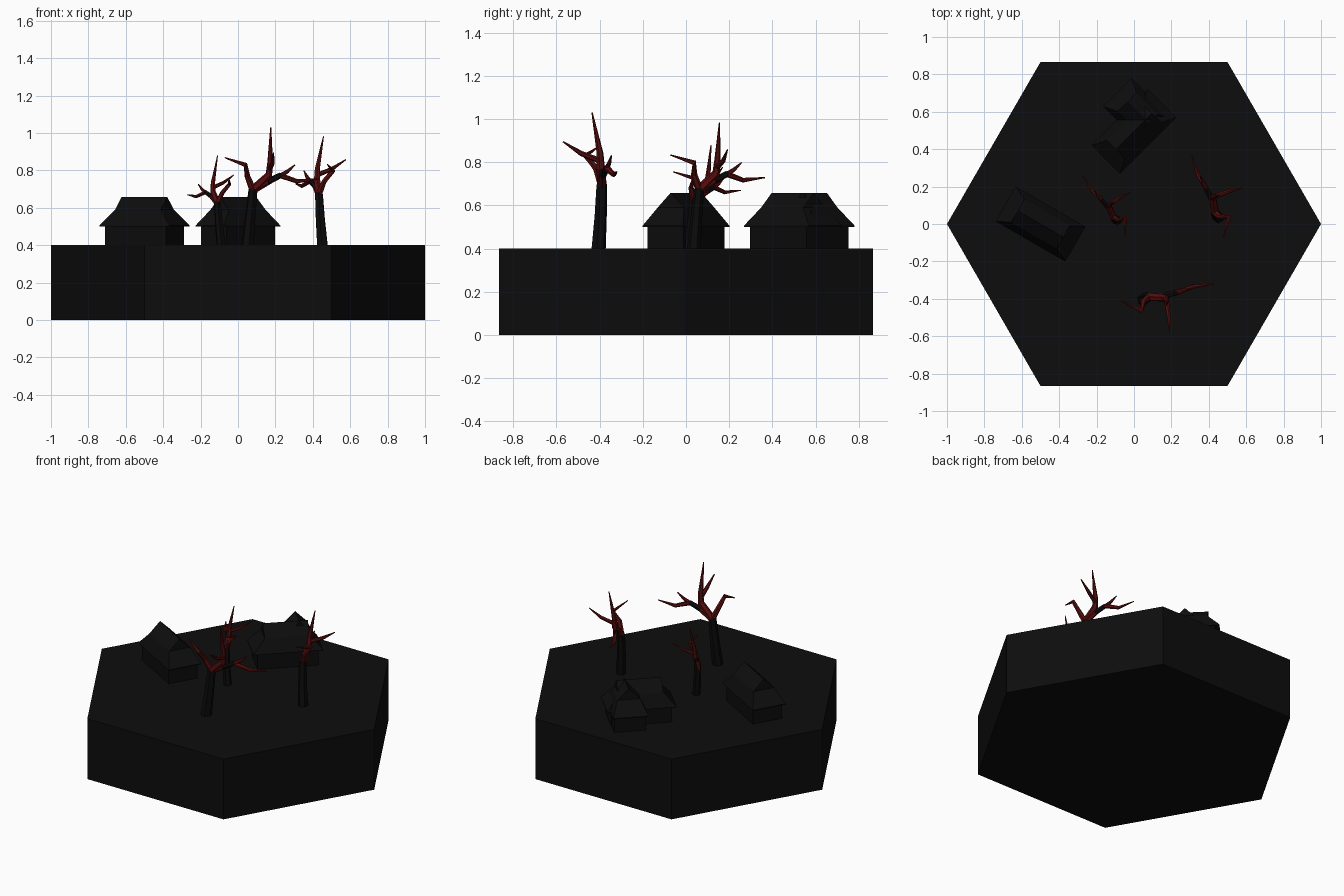
import bpy, bmesh, math
from mathutils import Vector

cube = bpy.data.objects.get("Cube")
if cube:
    bpy.data.objects.remove(cube, do_unlink=True)


def material(name, color):
    m = bpy.data.materials.new(name)
    m.use_nodes = True
    m.diffuse_color = (*color, 1)
    m.node_tree.nodes["Principled BSDF"].inputs["Base Color"].default_value = (*color, 1)
    return m


STONE = material("black stone", (.004, .004, .004))
WALL = material("black wall", (.0035, .0035, .0035))
ROOF = material("black roof", (.004, .004, .004))
BARK = material("dark bark", (.0035, .003, .003))
RED = material("blood red branch", (.09, .004, .004))
GROUND = 0.4


def finish(bm, name, mats):
    bmesh.ops.recalc_face_normals(bm, faces=bm.faces)
    mesh = bpy.data.meshes.new(name)
    bm.to_mesh(mesh)
    bm.free()
    for m in mats:
        mesh.materials.append(m)
    ob = bpy.data.objects.new(name, mesh)
    bpy.context.collection.objects.link(ob)
    return ob


def loft(bm, rings, mat=0):
    """Skin a list of equal rings of points and cap both ends."""
    loops = [[bm.verts.new(p) for p in r] for r in rings]
    n = len(loops[0])
    faces = [bm.faces.new((a[i], a[(i + 1) % n], b[(i + 1) % n], b[i]))
             for a, b in zip(loops, loops[1:]) for i in range(n)]
    faces += [bm.faces.new(loops[0][::-1]), bm.faces.new(loops[-1])]
    for f in faces:
        f.material_index = mat


# Hexagonal ground tile
bm = bmesh.new()
corners = [(math.cos(i * math.pi / 3), math.sin(i * math.pi / 3)) for i in range(6)]
loft(bm, [[(x, y, z) for x, y in corners] for z in (0, GROUND)])
finish(bm, "hexagon_ground", [STONE])


# Houses: box walls under a hipped skirt roof with a small gable on top
def rectangle(length, width, z):
    return [(sx * length / 2, sy * width / 2, z)
            for sx, sy in ((-1, -1), (1, -1), (1, 1), (-1, 1))]


def house(name, x, y, angle, length):
    bm = bmesh.new()
    loft(bm, [rectangle(length - .055, .193, 0), rectangle(length - .055, .193, .1)], 0)
    loft(bm, [rectangle(length, .215, .1), rectangle(length, .215, .106),
              rectangle(length - .15, .14, .19), rectangle(length - .15, .002, .258)], 1)
    ob = finish(bm, name, [WALL, ROOF])
    ob.location = (x, y, GROUND)
    ob.rotation_euler.z = math.radians(angle)


house("side_house", -.5, 0, -30, .431)
house("back_house_main", 0, .495, 45, .425)
house("back_house_wing", .02, .595, -45, .31)


# Dead trees: tapered tubes along bent paths, sharing one layout
def tube(bm, points, radii, mat, sides=6):
    pts = [Vector(p) for p in points]
    rings = []
    for i, (p, r) in enumerate(zip(pts, radii)):
        d = (pts[min(i + 1, len(pts) - 1)] - pts[max(i - 1, 0)]).normalized()
        u = d.cross(Vector((.3, 1, .1))).normalized()
        v = d.cross(u)
        rings.append([p + r * (math.cos(t) * u + math.sin(t) * v)
                      for t in (k * math.tau / sides for k in range(sides))])
    loft(bm, rings, mat)


FORK = (.03, .015, .295)
BRANCHES = [
    # trunk
    ([(0, 0, -.01), (.015, .01, .15), FORK, (.04, .013, .312)], [.034, .029, .025, .018], 0),
    # central stem and its front twig
    ([FORK, (.115, .01, .375), (.122, .007, .44), (.125, -.03, .63)], [.024, .02, .016, .003], 1),
    ([(.12, .01, .405), (.135, -.08, .44), (.14, -.165, .495)], [.014, .012, .003], 1),
    # left arm, red at the root and dark at the elbow
    ([FORK, (.11, .02, .34)], [.021, .018], 1),
    ([(.11, .02, .34), (.18, .04, .375)], [.0175, .015], 0),
    ([(.175, .038, .373), (.265, .07, .342), (.38, .085, .355)], [.015, .012, .003], 1),
    ([(.175, .038, .37), (.215, .05, .395), (.255, .06, .43)], [.013, .01, .003], 1),
    # right arm
    ([FORK, (.0, -.01, .37), (-.01, -.06, .43), (-.12, -.005, .468)], [.02, .016, .013, .003], 1),
]


def tree(name, x, y, angle, scale):
    bm = bmesh.new()
    for points, radii, mat in BRANCHES:
        tube(bm, points, radii, mat)
    ob = finish(bm, name, [BARK, RED])
    ob.location = (x, y, GROUND)
    ob.rotation_euler.z = math.radians(angle)
    ob.scale = (scale,) * 3


tree("front_tree", .05, -.405, 0, 1)
tree("left_tree", .452, .036, 101, .925)
tree("middle_tree", -.09, .02, 115, .76)
